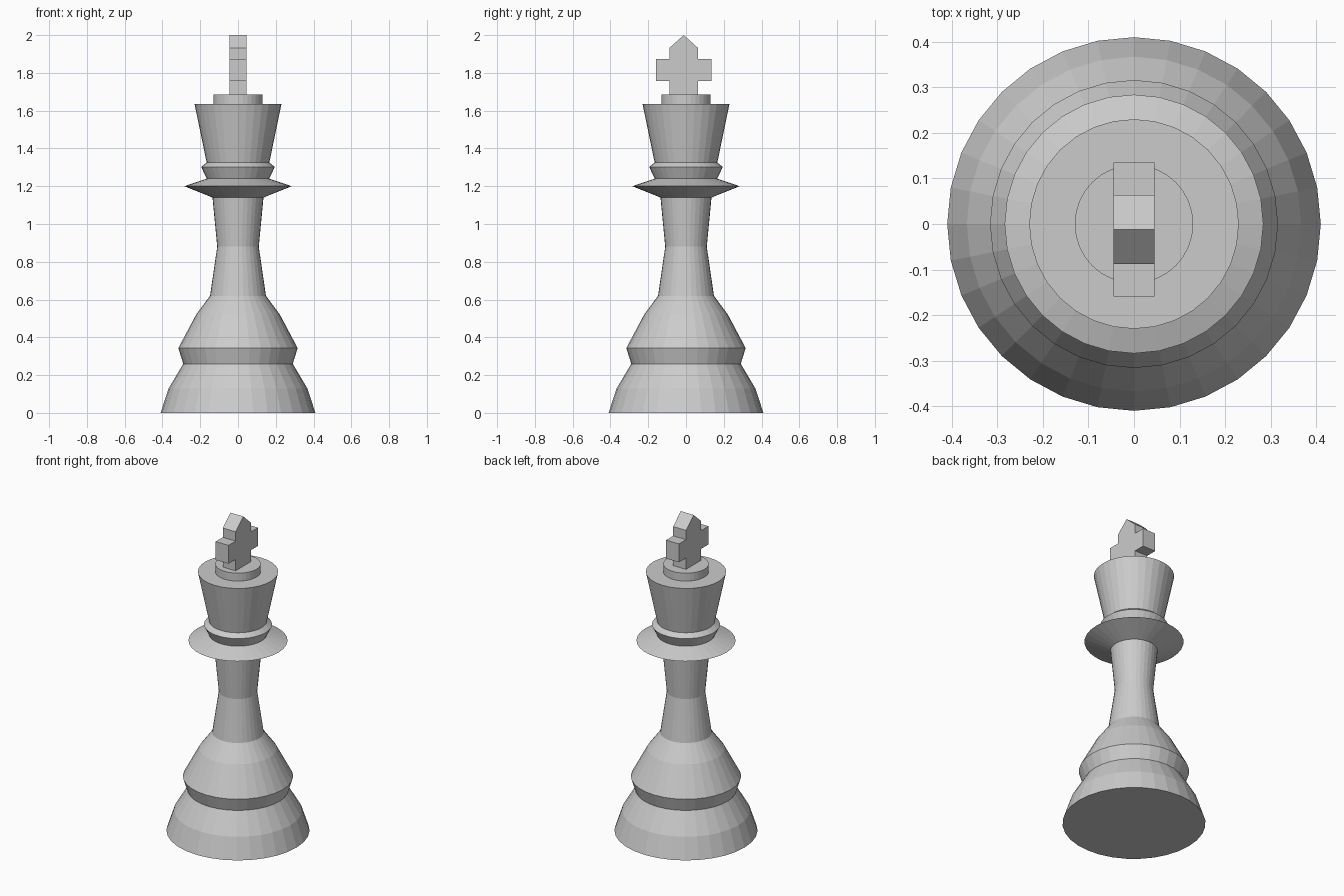
import bpy
import bmesh
from math import cos, sin, tau

SIDES = 32

if "Cube" in bpy.data.objects:
    bpy.data.objects.remove(bpy.data.objects["Cube"])

grey = bpy.data.materials.new("light_grey")
grey.use_nodes = True
colour = (0.6, 0.6, 0.6, 1)
grey.diffuse_color = colour
grey.node_tree.nodes["Principled BSDF"].inputs["Base Color"].default_value = colour


def finish(name, bm):
    bmesh.ops.recalc_face_normals(bm, faces=bm.faces)
    mesh = bpy.data.meshes.new(name)
    bm.to_mesh(mesh)
    bm.free()
    mesh.materials.append(grey)
    obj = bpy.data.objects.new(name, mesh)
    bpy.context.collection.objects.link(obj)
    return obj


def turned(name, profile, cap_bottom=False, cap_top=False):
    """Turn a (radius, height) profile about the z axis, with flat facets."""
    bm = bmesh.new()
    rings = [[bm.verts.new((r * cos(tau * i / SIDES), r * sin(tau * i / SIDES), z))
              for i in range(SIDES)] for r, z in profile]
    for low, high in zip(rings, rings[1:]):
        for i in range(SIDES):
            j = (i + 1) % SIDES
            bm.faces.new((low[i], low[j], high[j], high[i]))
    # Open joints have no volume of their own, so orient with temporary lids
    lids = [bm.faces.new(rings[0][::-1]), bm.faces.new(rings[-1])]
    bmesh.ops.recalc_face_normals(bm, faces=bm.faces)
    for lid, keep in zip(lids, (cap_bottom, cap_top)):
        if not keep:
            bm.faces.remove(lid)
    return finish(name, bm)


# Flared foot, sloping shoulder and waisted stem
turned("foot", [(0.41, 0), (0.367, 0.13), (0.29, 0.26)], cap_bottom=True)
turned("shoulder", [(0.29, 0.26), (0.316, 0.343), (0.222, 0.52), (0.148, 0.62)])
turned("stem", [(0.148, 0.62), (0.11, 0.88), (0.135, 1.14)])

# Thin wide collar with a small ring above it
turned("collar", [(0.135, 1.14), (0.284, 1.2), (0.165, 1.24)])
turned("neck_ring", [(0.165, 1.24), (0.195, 1.302), (0.166, 1.325)])

# Flared crown and its stepped lid
turned("crown", [(0.166, 1.325), (0.23, 1.635), (0.13, 1.635)])
turned("crown_lid", [(0.13, 1.635), (0.13, 1.685)], cap_top=True)

# Cross with a pointed top: half outline mirrored, then extruded along x
CENTRE, THICK = -0.012, 0.09
half = [(0.076, 1.685), (0.076, 1.757), (0.147, 1.757), (0.147, 1.873),
        (0.076, 1.873), (0.076, 1.932)]
outline = half + [(0, 2.0)] + [(-y, z) for y, z in reversed(half)]
bm = bmesh.new()
face = bm.faces.new([bm.verts.new((-THICK / 2, CENTRE + y, z)) for y, z in outline])
side = bmesh.ops.extrude_face_region(bm, geom=[face], use_keep_orig=True)
bmesh.ops.translate(bm, vec=(THICK, 0, 0),
                    verts=[v for v in side["geom"] if isinstance(v, bmesh.types.BMVert)])
finish("cross", bm)
